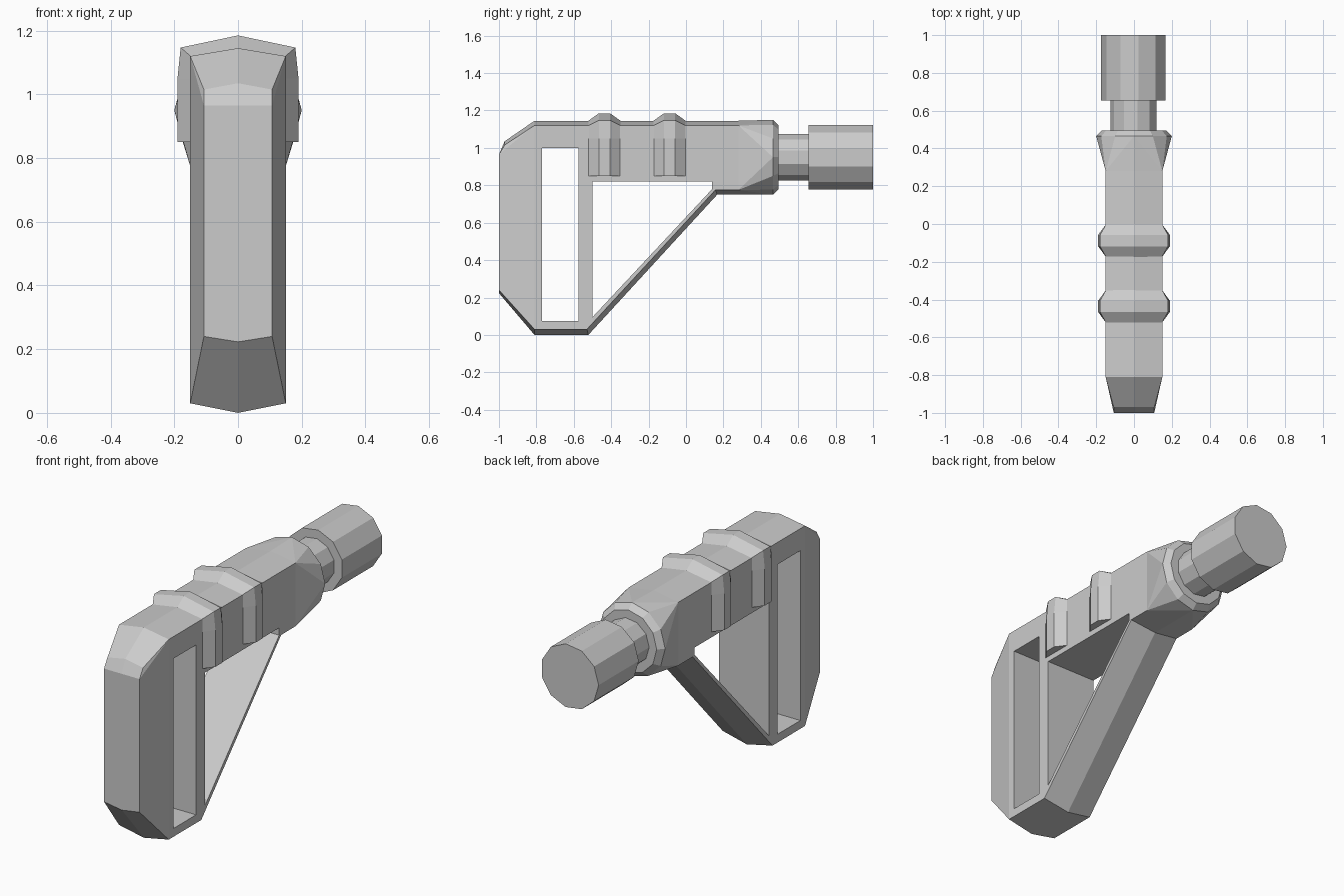
import bpy, bmesh
from math import cos, sin, pi

if "Cube" in bpy.data.objects:
    bpy.data.objects.remove(bpy.data.objects["Cube"])

AXIS_Z = 0.95  # height of the round rear parts


def finish(name, bm):
    bmesh.ops.recalc_face_normals(bm, faces=bm.faces)
    mesh = bpy.data.meshes.new(name)
    bm.to_mesh(mesh)
    bm.free()
    obj = bpy.data.objects.new(name, mesh)
    bpy.context.collection.objects.link(obj)
    return obj


def loft(name, sections):
    """Skin equal-length point loops and cap both ends."""
    bm = bmesh.new()
    loops = [[bm.verts.new(p) for p in s] for s in sections]
    n = len(loops[0])
    for a, b in zip(loops, loops[1:]):
        for i in range(n):
            j = (i + 1) % n
            bm.faces.new((a[i], a[j], b[j], b[i]))
    bm.faces.new(loops[0])
    bm.faces.new(loops[-1])
    return finish(name, bm)


def ring(r, y, sides):
    return [(-r * cos(2 * pi * i / sides), y, AXIS_Z + r * sin(2 * pi * i / sides))
            for i in range(sides)]


def cut(obj, name, outline):
    cutter = loft(name, [[(x, y, z) for y, z in outline] for x in (-0.5, 0.5)])
    cutter.hide_render = True
    cutter.display_type = 'WIRE'
    mod = obj.modifiers.new(name, 'BOOLEAN')
    mod.operation = 'DIFFERENCE'
    mod.solver = 'EXACT'
    mod.object = cutter


# Main frame: (half width, side y, side z, ridge y, ridge z) around the outline
outline = [
    (0.107, -1.00, 0.24, -1.00, 0.223),
    (0.15, -0.81, 0.03, -0.81, 0.0),
    (0.15, -0.53, 0.03, -0.522, 0.0),
    (0.15, 0.157, 0.775, 0.167, 0.75),
    (0.15, 0.28, 0.775, 0.28, 0.75),
    (0.15, 0.28, 1.12, 0.28, 1.145),
    (0.15, -0.81, 1.12, -0.81, 1.145),
    (0.107, -0.97, 1.015, -0.97, 1.035),
    (0.107, -1.00, 0.965, -1.00, 0.965),
]
bm = bmesh.new()
ridge = [bm.verts.new((0, y, z)) for _, _, _, y, z in outline]
for s in (-1, 1):
    side = [bm.verts.new((s * w, y, z)) for w, y, z, _, _ in outline]
    for i in range(len(side)):
        j = (i + 1) % len(side)
        bm.faces.new((side[i], side[j], ridge[j], ridge[i]))
    bm.faces.new(side[1:7])                                # flat side
    bm.faces.new([side[k] for k in (0, 1, 6)])             # tapered butt side
    bm.faces.new([side[k] for k in (0, 6, 8)])
    bm.faces.new([side[k] for k in (6, 7, 8)])
frame = finish("stock_frame", bm)

# Openings
cut(frame, "slot_cutter", [(-0.77, 0.075), (-0.575, 0.075), (-0.575, 1.0), (-0.77, 1.0)])
cut(frame, "triangle_cutter", [(-0.5, 0.095), (0.14, 0.78), (0.14, 0.82), (-0.5, 0.82)])

# Collar blending the frame into a twelve-sided ring
bm = bmesh.new()
end = [(s * 0.15, 0.28, z) for s in (-1, 1) for z in (0.775, 1.12)]
end += [(0, 0.28, 0.75), (0, 0.28, 1.145)]
for p in end + ring(0.2, 0.465, 12) + ring(0.17, 0.495, 12):
    bm.verts.new(p)
bmesh.ops.convex_hull(bm, input=bm.verts)
bmesh.ops.dissolve_limit(bm, angle_limit=0.01, verts=bm.verts, edges=bm.edges)
finish("collar", bm)

# Rear tube: neck and cap
loft("rear_tube", [ring(r, y, 11) for r, y in
                   ((0.125, 0.47), (0.125, 0.655), (0.174, 0.655), (0.174, 1.0))])

# Raised ribs over the frame
base = [(0.148, 0.85), (0.148, 1.05), (0.148, 1.119), (0, 1.144)]
peak = [(0.19, 0.85), (0.19, 1.05), (0.18, 1.147), (0, 1.185)]
for name, yc in (("front_rib", -0.436), ("rear_rib", -0.088)):
    sections = []
    for dy, half in ((-0.087, base), (-0.03, peak), (0.03, peak), (0.087, base)):
        full = half + [(-x, z) for x, z in half[-2::-1]]
        sections.append([(x, yc + dy, z) for x, z in full])
    loft(name, sections)
